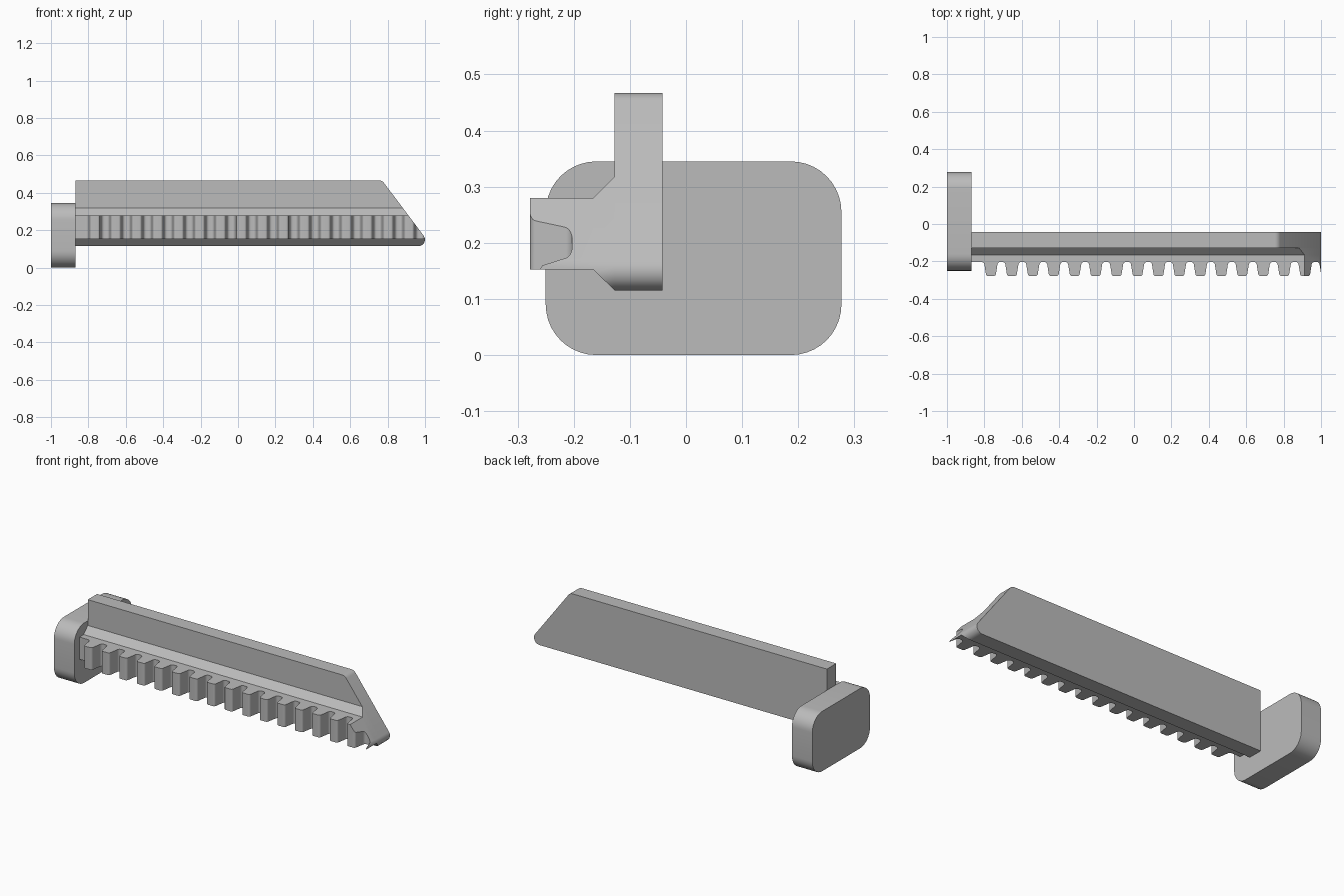
import bpy, bmesh, math
from mathutils import Vector

cube = bpy.data.objects.get("Cube")
if cube:
    bpy.data.objects.remove(cube, do_unlink=True)

grey = bpy.data.materials.new("plain grey")
grey.use_nodes = True
colour = (0.5, 0.5, 0.5, 1)
grey.diffuse_color = colour
grey.node_tree.nodes["Principled BSDF"].inputs["Base Color"].default_value = colour


def rounded(corners, steps=6):
    """Outline from (u, v, radius) corners, with each corner filleted."""
    out = []
    for i, (u, v, r) in enumerate(corners):
        p = Vector((u, v))
        if not r:
            out.append(p)
            continue
        a = (Vector(corners[i - 1][:2]) - p).normalized()
        b = (Vector(corners[(i + 1) % len(corners)][:2]) - p).normalized()
        half = a.angle(b) / 2
        centre = p + (a + b).normalized() * r / math.sin(half)
        start = p + a * r / math.tan(half) - centre
        end = p + b * r / math.tan(half) - centre
        sweep = start.angle_signed(end)
        for k in range(steps + 1):
            t = -sweep * k / steps
            c, s = math.cos(t), math.sin(t)
            out.append(centre + Vector((c * start.x - s * start.y,
                                        s * start.x + c * start.y)))
    return out


def prism(name, outline, axis, low, high):
    """Extrude a 2D outline along the given axis between low and high."""
    place = {"x": lambda p, d: (d, p.x, p.y),
             "y": lambda p, d: (p.x, d, p.y),
             "z": lambda p, d: (p.x, p.y, d)}[axis]
    bm = bmesh.new()
    face = bm.faces.new([bm.verts.new(place(p, low)) for p in outline])
    ext = bmesh.ops.extrude_face_region(bm, geom=[face])
    shift = Vector(place(Vector((0, 0)), high - low))
    bmesh.ops.translate(bm, vec=shift,
                        verts=[g for g in ext["geom"] if isinstance(g, bmesh.types.BMVert)])
    bmesh.ops.recalc_face_normals(bm, faces=bm.faces)
    mesh = bpy.data.meshes.new(name)
    bm.to_mesh(mesh)
    bm.free()
    mesh.materials.append(grey)
    obj = bpy.data.objects.new(name, mesh)
    bpy.context.collection.objects.link(obj)
    return obj


def activate(obj):
    bpy.ops.object.select_all(action="DESELECT")
    obj.select_set(True)
    bpy.context.view_layer.objects.active = obj


LEFT, BOTTOM, TOP = -0.87, 0.115, 0.467
RAIL_BACK, RAIL_FRONT = -0.127, -0.165
RACK_LOW, RACK_HIGH = 0.152, 0.28

# Rounded end flange
flange = prism("end_flange", rounded([(-0.25, 0, 0.09), (0.277, 0, 0.09),
                                      (0.277, 0.345, 0.09), (-0.25, 0.345, 0.09)], 10),
               "x", -1, LEFT)

# Blade plate with slanted, rounded tip
side = rounded([(LEFT, BOTTOM, 0), (1.035, BOTTOM, 0.035),
                (0.77, TOP, 0.035), (LEFT, TOP, 0)])
plate = prism("blade_plate", side, "y", RAIL_BACK, -0.042)

# Chamfered rail between plate and teeth
section = [Vector(p) for p in ((RAIL_BACK, BOTTOM), (RAIL_BACK, RACK_HIGH + 0.038),
                               (RAIL_FRONT, RACK_HIGH), (RAIL_FRONT, RACK_LOW))]
rail = prism("chamfered_rail", section, "x", LEFT, 1.1)

# Toothed rack
ROOT, TIP = -0.203, -0.278
corners = [(LEFT, RAIL_FRONT, 0), (LEFT, ROOT, 0)]
for i in range(17):
    c = -0.765 + 0.112 * i
    corners += [(c - 0.037, ROOT, 0.016), (c - 0.025, TIP, 0.012),
                (c + 0.025, TIP, 0.012), (c + 0.037, ROOT, 0.016)]
corners += [(1.1, ROOT, 0), (1.1, RAIL_FRONT, 0)]
rack = prism("toothed_rack", rounded(corners), "z", RACK_LOW, RACK_HIGH)

# Trim rail and rack to the slanted tip
wide = rounded([(LEFT - 0.1, BOTTOM, 0), (1.035, BOTTOM, 0.035),
                (0.77, TOP, 0.035), (LEFT - 0.1, TOP, 0)])
cutter = prism("tip_cutter", wide, "y", -0.4, 0.1)
cutter.hide_render = True
for obj in (rail, rack):
    activate(obj)
    trim = obj.modifiers.new("tip trim", "BOOLEAN")
    trim.operation = "INTERSECT"
    trim.solver = "EXACT"
    trim.object = cutter
    bpy.ops.object.modifier_apply(modifier=trim.name)
bpy.data.objects.remove(cutter, do_unlink=True)

for obj in (flange, plate, rail, rack):
    activate(obj)
    bpy.ops.object.shade_smooth_by_angle(angle=math.radians(30))
